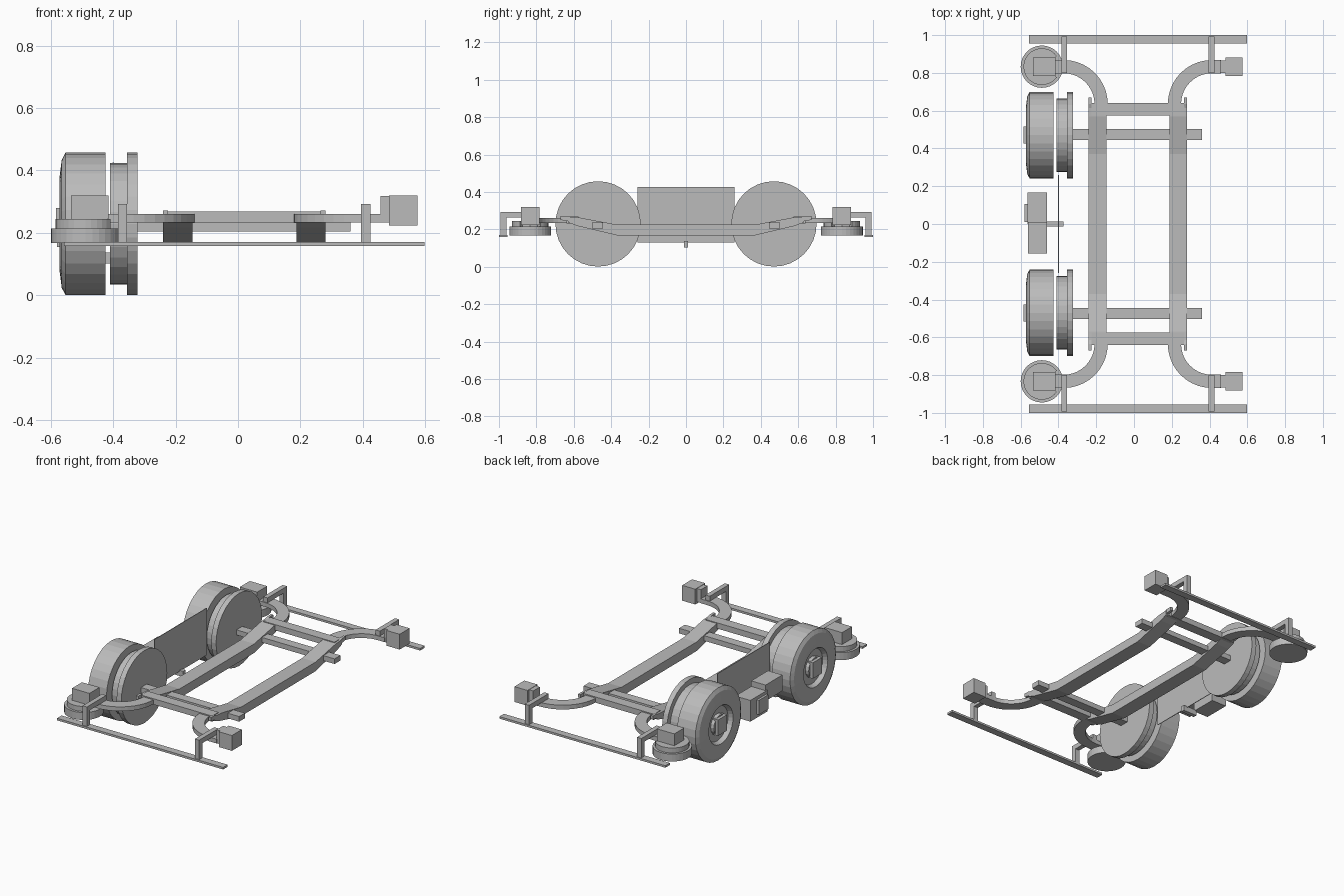
import bpy, bmesh, math

if "Cube" in bpy.data.objects:
    bpy.data.objects.remove(bpy.data.objects["Cube"])

grey = bpy.data.materials.new("frame_grey")
grey.diffuse_color = (0.5, 0.5, 0.5, 1)
grey.use_nodes = True
grey.node_tree.nodes["Principled BSDF"].inputs["Base Color"].default_value = grey.diffuse_color
CX = 0.02  # frame centreline


def finish(name, bm):
    bmesh.ops.recalc_face_normals(bm, faces=bm.faces)
    me = bpy.data.meshes.new(name)
    bm.to_mesh(me)
    bm.free()
    me.materials.append(grey)
    ob = bpy.data.objects.new(name, me)
    bpy.context.collection.objects.link(ob)
    return ob


def box(name, x0, x1, y0, y1, z0, z1):
    bm = bmesh.new()
    bmesh.ops.create_cube(bm, size=1)
    for v in bm.verts:
        v.co = ((x0 + x1) / 2 + v.co.x * (x1 - x0),
                (y0 + y1) / 2 + v.co.y * (y1 - y0),
                (z0 + z1) / 2 + v.co.z * (z1 - z0))
    return finish(name, bm)


def prism(name, points, offset):
    """Extrude a closed 3D outline along an offset."""
    bm = bmesh.new()
    f = bm.faces.new([bm.verts.new(p) for p in points])
    r = bmesh.ops.extrude_face_region(bm, geom=[f])
    verts = [g for g in r["geom"] if isinstance(g, bmesh.types.BMVert)]
    bmesh.ops.translate(bm, verts=verts, vec=offset)
    if not f.is_valid or len(bm.faces) < len(points) + 2:
        bmesh.ops.holes_fill(bm, edges=bm.edges)
    return finish(name, bm)


def lathe(name, profile, y, z, n=32):
    """Revolve (x, radius) points about a line parallel to x."""
    bm = bmesh.new()
    rings = [[bm.verts.new((x, y + r * math.sin(2 * math.pi * i / n),
                            z + r * math.cos(2 * math.pi * i / n)))
              for i in range(n)] for x, r in profile]
    for a, b in zip(rings, rings[1:]):
        for i in range(n):
            j = (i + 1) % n
            bm.faces.new((a[i], a[j], b[j], b[i]))
    bm.faces.new(rings[0])
    bm.faces.new(rings[-1])
    return finish(name, bm)


def ybox(name, s, x0, x1, y0, y1, z0, z1):
    ys = sorted((s * y0, s * y1))
    return box(name, x0, x1, ys[0], ys[1], z0, z1)


# Longitudinal beams, upswept at both ends
half = [(0.37, 0.225), (0.57, 0.263), (0.63, 0.266), (0.63, 0.236), (0.58, 0.218), (0.37, 0.168)]
outline = half + [(-y, z) for y, z in reversed(half)]
for side, x in (("left", -0.24), ("right", 0.187)):
    prism("side_beam_" + side, [(x, y, z) for y, z in outline], (0.094, 0, 0))

# Side panel between the wheels
box("side_panel", -0.402, -0.398, -0.26, 0.26, 0.13, 0.425)

for s, end in ((-1, "front"), (1, "back")):
    # Cross members and bumper rail
    ybox("cross_beam_" + end, s, -0.225, 0.268, 0.575, 0.64, 0.232, 0.268)
    ybox("axle_bar_" + end, s, -0.325, 0.36, 0.445, 0.503, 0.205, 0.237)
    ybox("bumper_rail_" + end, s, -0.557, 0.597, 0.955, 1.0, 0.158, 0.171)

    # Road wheel with recessed rim, and inner flanged wheel
    lathe("wheel_" + end, [(-0.425, 0.228), (-0.553, 0.228), (-0.565, 0.205), (-0.572, 0.15),
                           (-0.572, 0.12), (-0.545, 0.108)], s * 0.47, 0.229)
    lathe("flanged_wheel_" + end, [(-0.41, 0.195), (-0.355, 0.195), (-0.355, 0.228), (-0.322, 0.228)],
          s * 0.47, 0.229)
    lathe("wheel_cap_" + end, [(-0.54, 0.065), (-0.565, 0.06)], s * 0.47, 0.229, 16)
    ybox("hub_block_" + end, s, -0.584, -0.54, 0.425, 0.515, 0.18, 0.28)

    for m, side in ((-1, "left"), (1, "right")):
        tag = side + "_" + end
        # Curved arm: quarter-circle sweep, then a short straight
        ox, oy = 0.412, 0.635
        inner, outer = [], []
        for i in range(11):
            a = math.radians(9 * i)
            for lst, r in ((inner, 0.163), (outer, 0.233)):
                lst.append((ox - r * math.cos(a), oy + r * math.sin(a)))
        inner.append((0.46, oy + 0.163))
        outer.append((0.46, oy + 0.233))
        inner.insert(0, (ox - 0.163, 0.60))
        outer.insert(0, (ox - 0.233, 0.60))
        pts = [(CX + m * (x - CX), s * y, 0.234) for x, y in outer + inner[::-1]]
        prism("curved_arm_" + tag, pts, (0, 0, 0.027))

        # Clamp plate on the outside of each beam end
        cx = CX + m * 0.252
        pl = [(0.585, 0.232), (0.585, 0.255), (0.635, 0.272), (0.67, 0.272), (0.67, 0.25), (0.635, 0.245)]
        prism("clamp_plate_" + tag, [(cx - 0.008, s * y, z) for y, z in pl], (0.016, 0, 0))

        # Bumper hanger, bent downward
        hx = -0.37 if m < 0 else 0.41
        pl = [(0.80, 0.262), (0.80, 0.293), (0.993, 0.293), (0.993, 0.165), (0.96, 0.165), (0.96, 0.262)]
        prism("bumper_hanger_" + tag, [(hx - 0.015, s * y, z) for y, z in pl], (0.03, 0, 0))

    # End blocks on the arms
    ybox("end_block_right_" + end, s, 0.484, 0.575, 0.783, 0.882, 0.224, 0.32)
    ybox("end_neck_right_" + end, s, 0.456, 0.49, 0.80, 0.865, 0.234, 0.318)
    ybox("end_block_left_" + end, s, -0.536, -0.415, 0.783, 0.882, 0.24, 0.32)

    # Horizontal guide wheel, with a notched upper disc
    gx, gy = -0.488, s * 0.833
    n = 32
    prism("guide_wheel_" + end, [(gx + 0.112 * math.cos(2 * math.pi * i / n),
                                  gy + 0.112 * math.sin(2 * math.pi * i / n), 0.167)
                                 for i in range(n)], (0, 0, 0.047))
    arc = [math.radians(35 + 290 * i / 26) for i in range(27)]
    c_shape = [(gx + 0.097 * math.cos(a), gy + 0.097 * math.sin(a), 0.214) for a in arc]
    c_shape += [(gx + 0.07 * math.cos(a), gy + 0.07 * math.sin(a), 0.214)
                for a in (math.radians(-35), 0, math.radians(35))]
    prism("guide_wheel_top_" + end, c_shape, (0, 0, 0.031))

# Equipment boxes and contact bar at the middle of the side
box("equipment_box_upper", -0.56, -0.46, -0.157, 0.01, 0.2, 0.30)
box("equipment_box_lower", -0.565, -0.46, 0.0, 0.168, 0.132, 0.265)
box("equipment_cover", -0.58, -0.56, 0.01, 0.105, 0.155, 0.245)
box("contact_bar", -0.47, -0.373, -0.012, 0.012, 0.102, 0.137)
